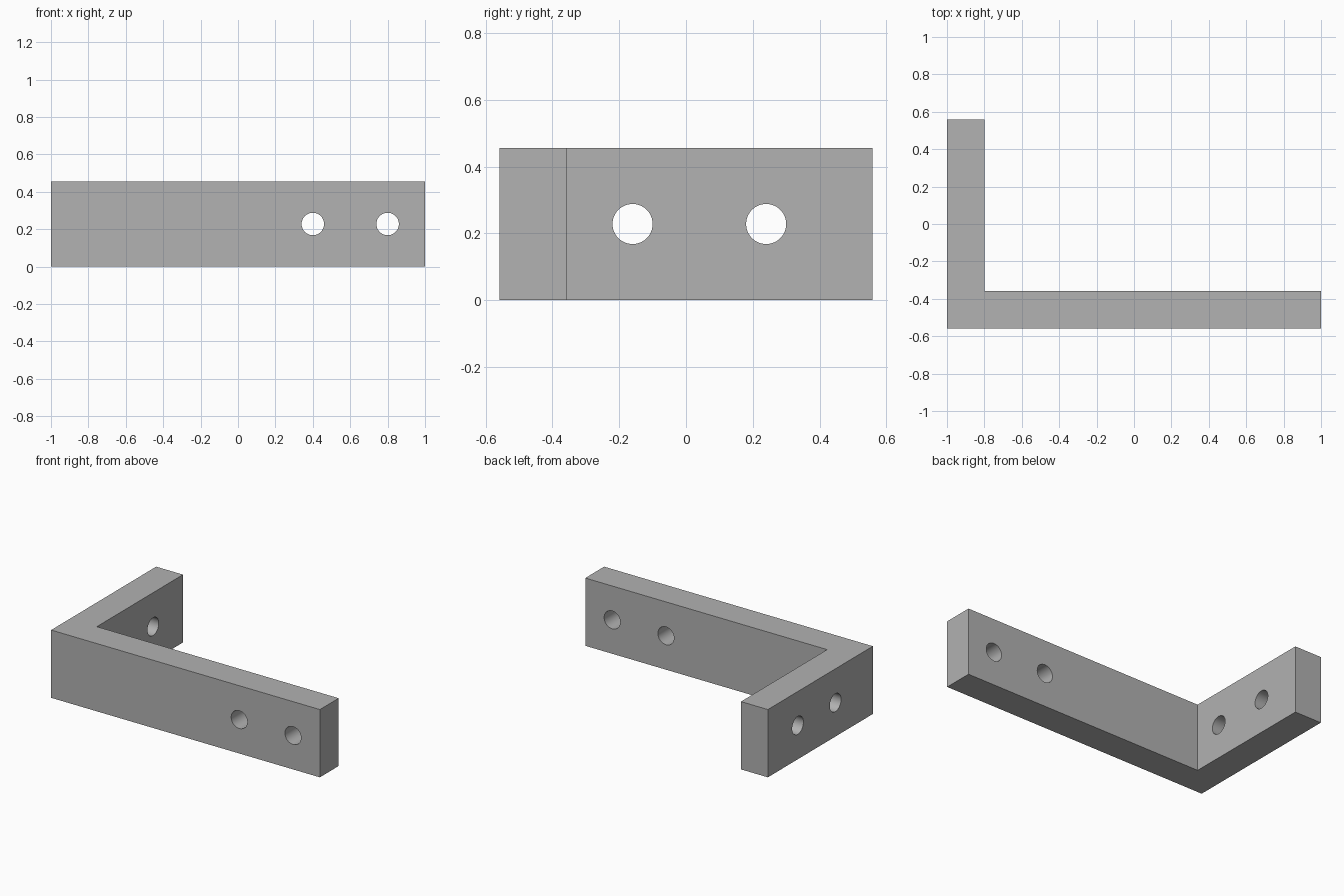
import bpy
import bmesh
import math

cube = bpy.data.objects.get("Cube")
if cube:
    bpy.data.objects.remove(cube, do_unlink=True)

HEIGHT = 0.456
HOLE_RADIUS = 0.06
X, Y = 1.0, 0.558

# Plain grey finish
grey = bpy.data.materials.new("grey_metal")
grey.use_nodes = True
colour = (0.445, 0.445, 0.445, 1)
grey.diffuse_color = colour
grey.node_tree.nodes["Principled BSDF"].inputs["Base Color"].default_value = colour

# L-shaped bracket extruded from its plan profile
profile = [(-X, -Y), (X, -Y), (X, -Y + 0.2), (-X + 0.2, -Y + 0.2), (-X + 0.2, Y), (-X, Y)]
bm = bmesh.new()
base = bm.faces.new([bm.verts.new((x, y, 0)) for x, y in profile])
top = bmesh.ops.extrude_face_region(bm, geom=[base])["geom"]
bmesh.ops.translate(bm, vec=(0, 0, HEIGHT),
                    verts=[v for v in top if isinstance(v, bmesh.types.BMVert)])
bmesh.ops.recalc_face_normals(bm, faces=bm.faces)
mesh = bpy.data.meshes.new("angle_bracket")
bm.to_mesh(mesh)
bm.free()
mesh.materials.append(grey)
bracket = bpy.data.objects.new("angle_bracket", mesh)
bpy.context.collection.objects.link(bracket)
bpy.context.view_layer.objects.active = bracket


def drill(x, y, rotation):
    """Cut one round hole through an arm at mid height."""
    bpy.ops.mesh.primitive_cylinder_add(vertices=64, radius=HOLE_RADIUS, depth=0.5,
                                        location=(x, y, HEIGHT / 2), rotation=rotation)
    cutter = bpy.context.object
    cutter.name = "hole_cutter"
    cutter.hide_render = True
    cutter.data.materials.append(grey)
    bpy.context.view_layer.objects.active = bracket
    cut = bracket.modifiers.new("hole", 'BOOLEAN')
    cut.operation = 'DIFFERENCE'
    cut.solver = 'EXACT'
    cut.object = cutter
    bpy.ops.object.modifier_apply(modifier=cut.name)
    bpy.data.objects.remove(cutter, do_unlink=True)


# Two holes in the long arm, two in the short arm
for x in (0.4, 0.8):
    drill(x, -Y + 0.1, (math.pi / 2, 0, 0))
for y in (-0.16, 0.24):
    drill(-X + 0.1, y, (0, math.pi / 2, 0))

# Smooth hole walls, crisp edges
bpy.ops.object.select_all(action='DESELECT')
bracket.select_set(True)
bpy.context.view_layer.objects.active = bracket
bpy.ops.object.shade_smooth_by_angle(angle=math.radians(30))
